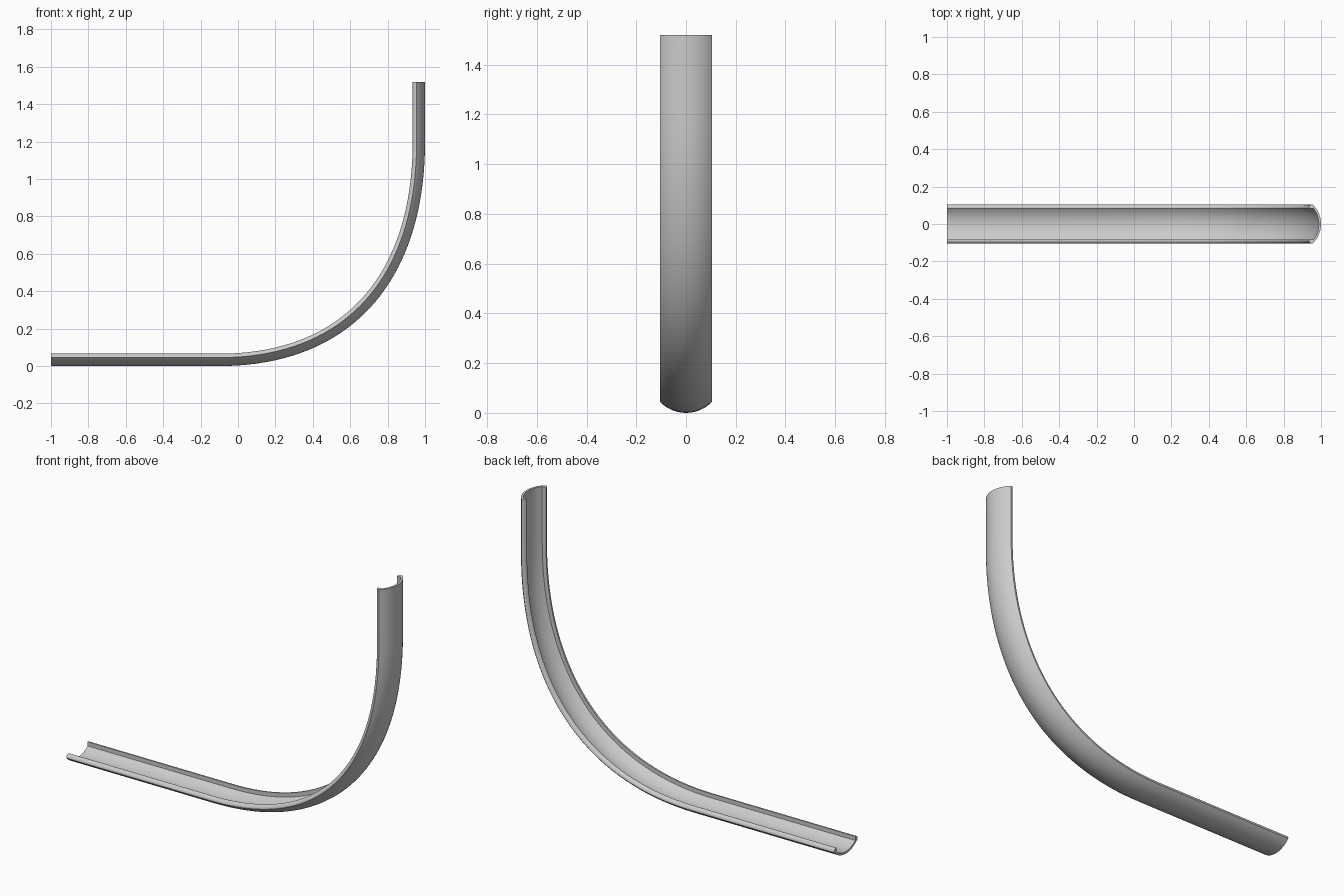
import bpy, bmesh, math
from mathutils import Vector

if "Cube" in bpy.data.objects:
    bpy.data.objects.remove(bpy.data.objects["Cube"])

# Centre line of the outer skin in the x-z plane: floor run, bend, upright run
P0, P1, P2, P3 = (Vector(p) for p in ((-0.1, 0), (0.6, 0), (1.0, 0.45), (1.0, 1.2)))
HEIGHT = 1.52
BEND_STEPS = 40


def bend(t):
    s = 1 - t
    pos = P0 * s**3 + P1 * 3 * s * s * t + P2 * 3 * s * t * t + P3 * t**3
    tan = (P1 - P0) * s * s + (P2 - P1) * 2 * s * t + (P3 - P2) * t * t
    return pos, tan.normalized()


path = [(Vector((-1, 0)), Vector((1, 0))), (Vector((-0.5, 0)), Vector((1, 0)))]
path += [bend(i / BEND_STEPS) for i in range(BEND_STEPS + 1)]
path += [(Vector((1, HEIGHT)), Vector((0, 1)))]


# Cross-section (y, height above the outer skin): shallow trough with raised rims
def arc(radius, centre, half_width, n):
    a = math.asin(half_width / radius)
    return [(radius * math.sin(a * i / n), centre - radius * math.cos(a * i / n))
            for i in range(-n, n + 1)]


R, WALL = 0.145, 0.012
rim = [(0.105, 0.050), (0.102, 0.058), (0.096, 0.063), (0.089, 0.066), (0.084, 0.065)]
section = arc(R, R, 0.105, 8) + rim
section += arc(R - WALL, R, 0.084, 7)[::-1]
section += [(-y, h) for y, h in reversed(rim)]

# Sweep the section along the path
bm = bmesh.new()
rings = []
for pos, tan in path:
    rings.append([bm.verts.new((pos.x - tan.y * h, y, pos.y + tan.x * h)) for y, h in section])
n = len(section)
for a, b in zip(rings, rings[1:]):
    for i in range(n):
        j = (i + 1) % n
        bm.faces.new((a[i], a[j], b[j], b[i]))
# End caps
bm.faces.new(rings[0][::-1])
bm.faces.new(rings[-1])
bmesh.ops.recalc_face_normals(bm, faces=bm.faces)

mesh = bpy.data.meshes.new("curved_trough")
bm.to_mesh(mesh)
bm.free()
trough = bpy.data.objects.new("curved_trough", mesh)
bpy.context.collection.objects.link(trough)
bpy.context.view_layer.objects.active = trough
trough.select_set(True)
bpy.ops.object.shade_smooth_by_angle(angle=math.radians(35))
